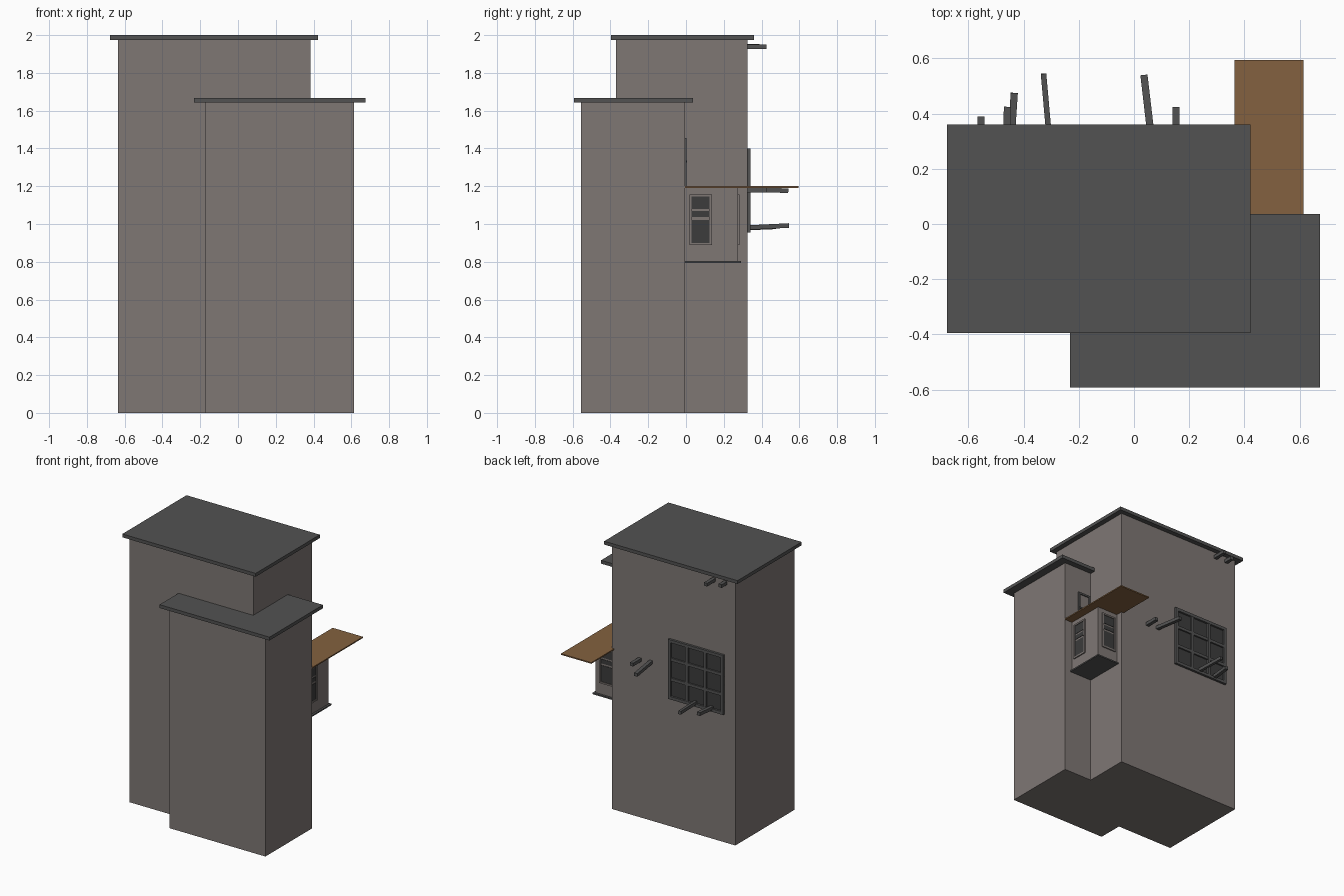
import bpy
from mathutils import Vector

if "Cube" in bpy.data.objects:
    bpy.data.objects.remove(bpy.data.objects["Cube"])


def material(name, rgb):
    m = bpy.data.materials.new(name)
    m.diffuse_color = (*rgb, 1)
    m.use_nodes = True
    m.node_tree.nodes["Principled BSDF"].inputs["Base Color"].default_value = m.diffuse_color
    return m


WALL = material("wall", (0.21, 0.185, 0.175))
DARK = material("dark_trim", (0.085, 0.085, 0.085))
GLASS = material("glass", (0.045, 0.045, 0.045))
WOOD = material("wood", (0.23, 0.12, 0.05))


def box(name, x, y, z, mat):
    """Box from (min, max) ranges on each axis."""
    bpy.ops.mesh.primitive_cube_add(size=1, location=[sum(r) / 2 for r in (x, y, z)])
    o = bpy.context.object
    o.name = name
    o.scale = [r[1] - r[0] for r in (x, y, z)]
    bpy.ops.object.transform_apply(location=False, rotation=False, scale=True)
    o.data.materials.append(mat)
    return o


def frame(name, x, z, y, t, mat):
    """Rectangular border of bar width t, facing along y."""
    for i, xs in enumerate(((x[0], x[0] + t), (x[1] - t, x[1]))):
        box(f"{name}_side_{i}", xs, y, z, mat)
    for i, zs in enumerate(((z[0], z[0] + t), (z[1] - t, z[1]))):
        box(f"{name}_rail_{i}", (x[0] + t, x[1] - t), y, zs, mat)


def beam(name, a, b, w, h):
    """Square beam running from a to b."""
    a, b = Vector(a), Vector(b)
    bpy.ops.mesh.primitive_cube_add(size=1, location=(a + b) / 2)
    o = bpy.context.object
    o.name = name
    o.scale = (w, (b - a).length, h)
    o.rotation_euler = (b - a).to_track_quat('Y', 'Z').to_euler()
    o.data.materials.append(DARK)


# Two towers with flat overhanging roofs
box("main_tower", (-0.635, 0.385), (-0.37, 0.325), (0, 1.975), WALL)
box("main_roof", (-0.677, 0.423), (-0.396, 0.36), (1.975, 2.0), DARK)
box("front_tower", (-0.175, 0.615), (-0.555, -0.005), (0, 1.642), WALL)
box("front_roof", (-0.232, 0.675), (-0.593, 0.037), (1.642, 1.667), DARK)

# Bay in the corner, with floor plate and wooden awning
box("bay", (0.38, 0.553), (-0.01, 0.275), (0.803, 1.193), WALL)
box("bay_floor", (0.38, 0.568), (-0.01, 0.291), (0.794, 0.804), DARK)
box("awning", (0.365, 0.615), (-0.005, 0.595), (1.191, 1.2), WOOD)

# Bay windows: broken panes inside raised frames, on the side and back
panes = ((0.9, 1.022), (1.036, 1.068), (1.08, 1.145))
for i, z in enumerate(panes):
    box(f"bay_side_pane_{i}", (0.55, 0.556), (0.03, 0.125), z, GLASS)
    box(f"bay_back_pane_{i}", (0.413, 0.508), (0.27, 0.278), z, GLASS)
for i, y in enumerate(((0.018, 0.03), (0.125, 0.137))):
    box(f"bay_side_jamb_{i}", (0.55, 0.561), y, (0.888, 1.157), WALL)
for i, z in enumerate(((0.888, 0.9), (1.145, 1.157))):
    box(f"bay_side_rail_{i}", (0.55, 0.561), (0.03, 0.125), z, WALL)
frame("bay_back_frame", (0.401, 0.52), (0.888, 1.157), (0.27, 0.283), 0.012, WALL)

# Small window above the awning
frame("small_window", (0.392, 0.498), (1.2, 1.455), (-0.01, 0.002), 0.014, DARK)
box("small_window_bar", (0.4, 0.49), (-0.01, 0.006), (1.325, 1.337), DARK)
box("small_window_pane", (0.4, 0.49), (-0.01, -0.003), (1.21, 1.33), GLASS)

# Large barred window on the back wall
wx, wz, bar = (-0.545, -0.09), (0.955, 1.4), 0.022
frame("grid_window", wx, wz, (0.32, 0.342), bar, DARK)
box("grid_window_glass", wx, (0.32, 0.328), wz, GLASS)
for i in (1, 2):
    cx = wx[0] + (wx[1] - wx[0]) * i / 3
    cz = wz[0] + (wz[1] - wz[0]) * i / 3
    box(f"grid_mullion_{i}", (cx - bar / 2, cx + bar / 2), (0.32, 0.34), wz, DARK)
    box(f"grid_transom_{i}", wx, (0.32, 0.339), (cz - bar / 2, cz + bar / 2), DARK)

# Beams sticking out of the back wall
beams = [
    ((-0.555, 0.31, 1.94), (-0.555, 0.39, 1.94)),
    ((-0.46, 0.31, 1.938), (-0.459, 0.425, 1.938)),
    ((-0.445, 0.31, 0.978), (-0.434, 0.475, 0.985)),
    ((-0.307, 0.31, 0.98), (-0.328, 0.545, 0.992)),
    ((0.063, 0.31, 1.184), (0.036, 0.54, 1.176)),
    ((0.152, 0.31, 1.178), (0.152, 0.425, 1.178)),
]
for i, (a, b) in enumerate(beams):
    beam(f"wall_beam_{i}", a, b, 0.026 if i != 3 else 0.02, 0.024)
